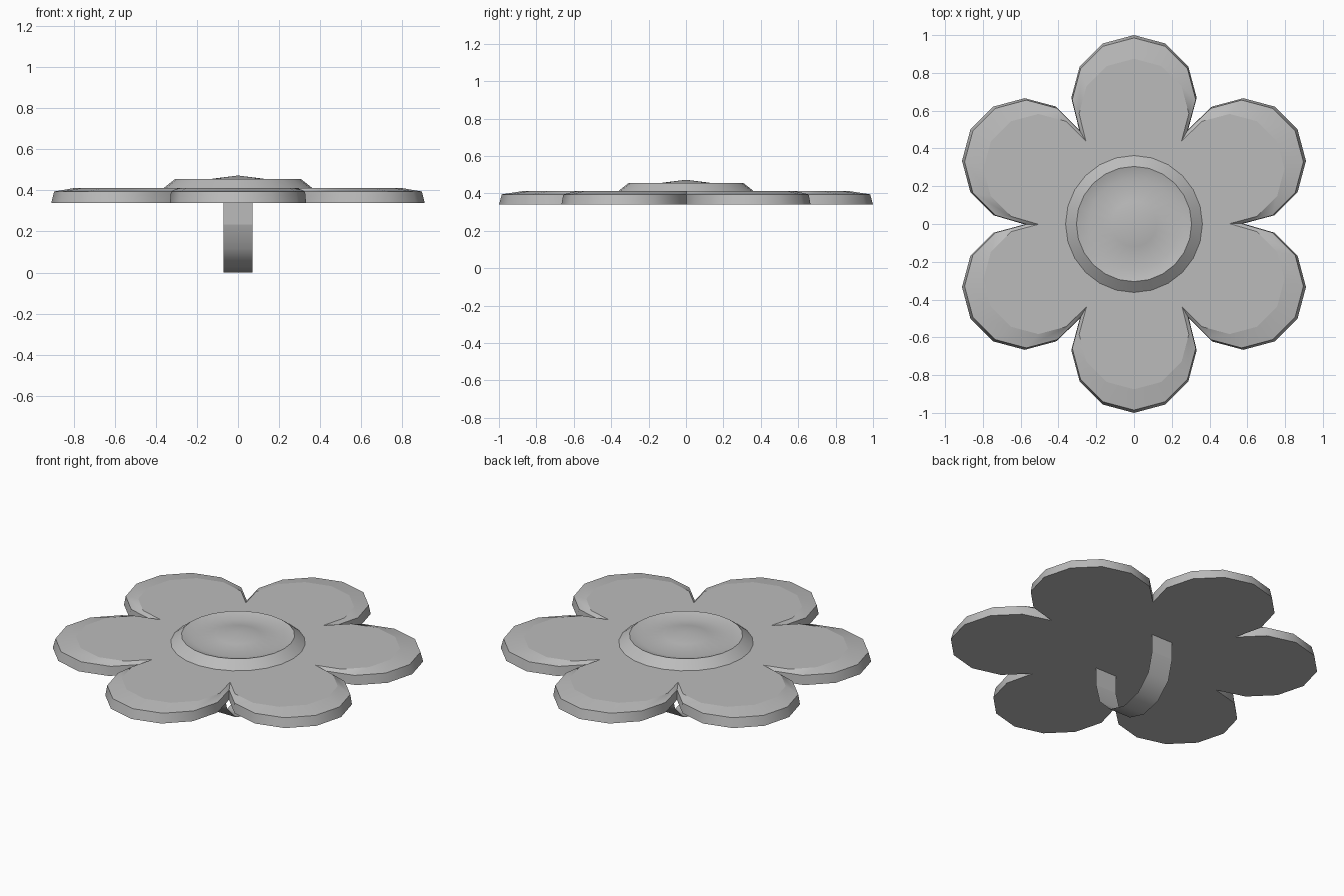
import bpy, bmesh
from math import sin, cos, pi, radians
from mathutils import Vector

cube = bpy.data.objects.get("Cube")
if cube:
    bpy.data.objects.remove(cube, do_unlink=True)

grey = bpy.data.materials.new("plain_grey")
grey.use_nodes = True
colour = (0.5, 0.5, 0.5, 1)
grey.diffuse_color = colour
grey.node_tree.nodes["Principled BSDF"].inputs["Base Color"].default_value = colour


def finish(bm, name, angle, solid=True):
    """Turn a bmesh into a named object with angle-limited smooth shading."""
    if solid:
        bmesh.ops.recalc_face_normals(bm, faces=bm.faces[:])
    mesh = bpy.data.meshes.new(name)
    bm.to_mesh(mesh)
    bm.free()
    mesh.materials.append(grey)
    obj = bpy.data.objects.new(name, mesh)
    bpy.context.collection.objects.link(obj)
    bpy.ops.object.select_all(action="DESELECT")
    obj.select_set(True)
    bpy.context.view_layer.objects.active = obj
    bpy.ops.object.shade_smooth_by_angle(angle=radians(angle))
    return obj


def bridge(bm, low, high):
    n = len(low)
    for i in range(n):
        j = (i + 1) % n
        bm.faces.new((low[i], low[j], high[j], high[i]))


# Six round petals: twelve-sided circles that touch at the notches
outline = []
for k in range(6):
    turn = k * pi / 3 + pi / 6
    centre = Vector((cos(turn), sin(turn))) * 0.668
    for step in range(-4, 4):
        a = turn + step * pi / 6
        outline.append(centre + Vector((cos(a), sin(a))) * 0.332)

bm = bmesh.new()
rings = [[bm.verts.new((p.x * s, p.y * s, z)) for p in outline]
         for s, z in ((1, 0.34), (0.985, 0.395), (0.875, 0.412))]
bridge(bm, rings[0], rings[1])
bridge(bm, rings[1], rings[2])
bm.faces.new(rings[0][::-1])
bm.faces.new(rings[2])
petals = finish(bm, "petals", 40)
for face in petals.data.polygons:
    if len(face.vertices) > 4:
        face.use_smooth = False

# Raised centre: sloped rim, shallow dip and a low dome
SIDES = 24
bm = bmesh.new()
rings = [[bm.verts.new((r * cos(i * 2 * pi / SIDES), r * sin(i * 2 * pi / SIDES), z))
          for i in range(SIDES)]
         for r, z in ((0.365, 0.41), (0.305, 0.457), (0.24, 0.437), (0.12, 0.458))]
for low, high in zip(rings, rings[1:]):
    bridge(bm, low, high)
tip = bm.verts.new((0, 0, 0.473))
for i in range(SIDES):
    bm.faces.new((rings[-1][i], rings[-1][(i + 1) % SIDES], tip))
bm.faces.new(rings[0][::-1])
finish(bm, "flower_centre", 30)

# Thin ribbon loop hanging under the flower
R, HALF, STEPS = 0.235, 0.07, 6
path = [(-R, 0.34)]
path += [(-R * cos(i * pi / STEPS), R - R * sin(i * pi / STEPS)) for i in range(STEPS + 1)]
path += [(R, 0.34)]
bm = bmesh.new()
pairs = [[bm.verts.new((x, y, z)) for x in (-HALF, HALF)] for y, z in path]
for a, b in zip(pairs, pairs[1:]):
    bm.faces.new((a[0], b[0], b[1], a[1]))
loop = finish(bm, "ribbon_loop", 40, solid=False)
for face in (loop.data.polygons[0], loop.data.polygons[-1]):
    face.use_smooth = False
